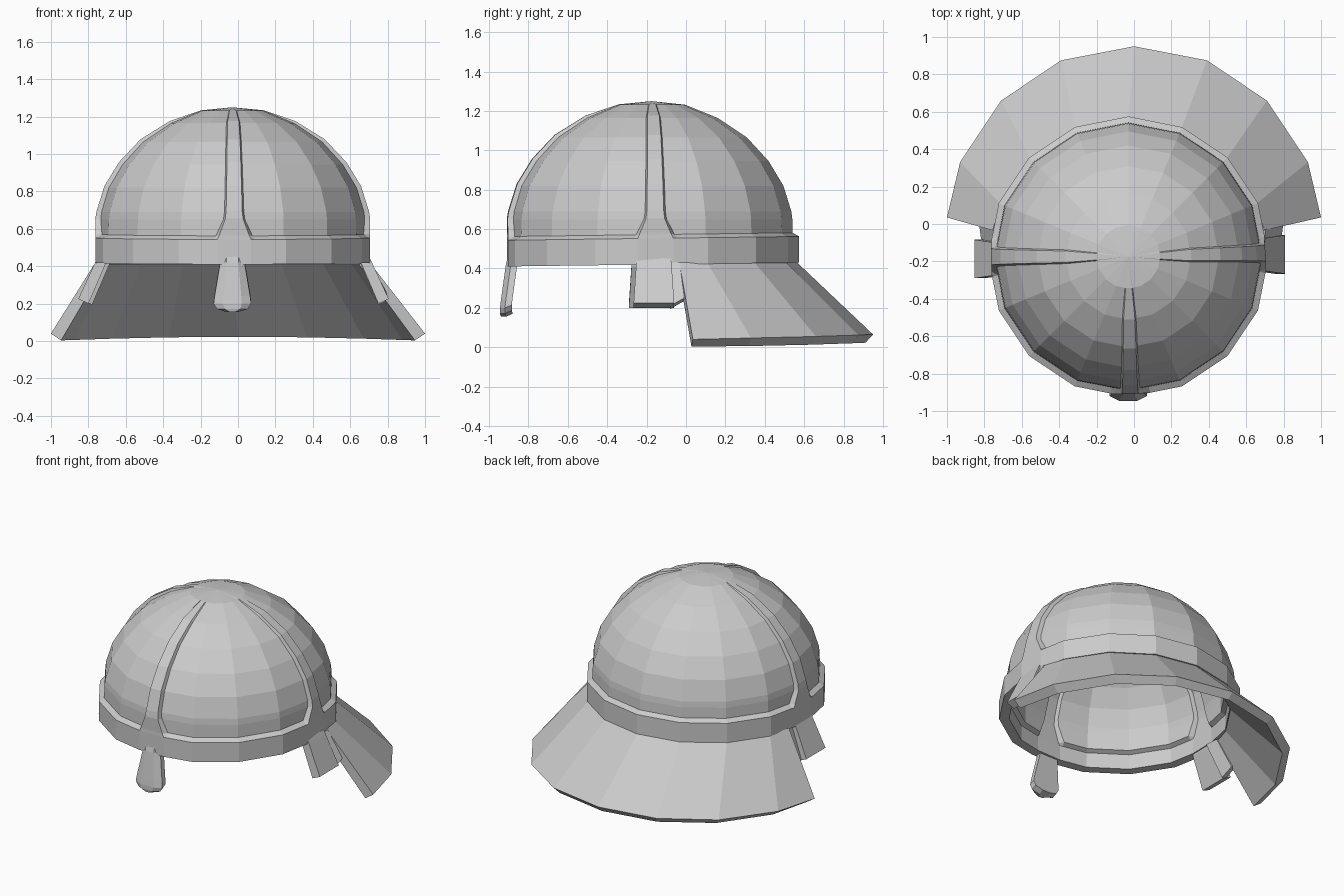
import bpy, bmesh
from math import sin, cos, tan, radians, pi
from mathutils import Vector, Matrix

if "Cube" in bpy.data.objects:
    bpy.data.objects.remove(bpy.data.objects["Cube"])

CX, CY = -0.03, -0.175   # bowl axis


def loft(name, rings, closed=True, wrap=False):
    """Skin a list of equal-length cross-sections; cap the ends unless wrapped."""
    bm = bmesh.new()
    vs = [[bm.verts.new(p) for p in r] for r in rings]
    n, m = len(vs), len(vs[0])
    for i in range(n if wrap else n - 1):
        a, b = vs[i], vs[(i + 1) % n]
        for j in range(m if closed else m - 1):
            k = (j + 1) % m
            bm.faces.new((a[j], a[k], b[k], b[j]))
    if closed and not wrap:
        bm.faces.new(vs[0])
        bm.faces.new(vs[-1][::-1])
    bmesh.ops.remove_doubles(bm, verts=bm.verts, dist=1e-4)
    bmesh.ops.recalc_face_normals(bm, faces=bm.faces)
    me = bpy.data.meshes.new(name)
    bm.to_mesh(me)
    bm.free()
    ob = bpy.data.objects.new(name, me)
    bpy.context.collection.objects.link(ob)
    return ob


# Bowl, brow band and raised straps as one thick stepped shell.
# rows: radius, height, strap half-width, strap rise, inner shift (in, down)
rows = [(0.17, 1.232, 0.018, 0.002, 0.013, 0.056), (0.335, 1.165, 0.032, 0.013, 0.027, 0.05),
        (0.485, 1.065, 0.036, 0.019, 0.041, 0.042), (0.595, 0.945, 0.039, 0.022, 0.049, 0.032),
        (0.67, 0.82, 0.042, 0.024, 0.054, 0.022), (0.71, 0.69, 0.045, 0.025, 0.058, 0.012),
        (0.715, 0.65, 0.050, 0.028, 0.058, 0.015), (0.717, 0.572, 0.085, 0.03, 0.058, 0.035),
        (0.75, 0.553, 0.095, 0.0, 0.062, 0.03), (0.75, 0.42, 0.095, 0.0, 0.062, 0.0)]
straps = {0: 0.02, 8: 0.0, 12: 0.01}     # base column: sideways drift
rings = []
for i in range(16):
    rot = Matrix.Translation((CX, CY, 0)) @ Matrix.Rotation(2 * pi * i / 16, 4, 'Z')
    # (side, raised) of each column at this corner
    cols = [(-1.15, 0), (-0.95, 1), (0.95, 1), (1.15, 0)] if i in straps else [(0, 0)]
    for side, up in cols:
        out, inn = [], []
        for r, z, w, h, din, dz in rows:
            y = side * w + straps.get(i, 0) * (r / 0.75)
            n = Vector((r, 0, max(0, z - 0.54))).normalized()
            p = Vector((r - abs(y) * tan(pi / 16), y, z)) + n * h * up
            q = p - Vector((din, 0, dz))
            p, q = rot @ p, rot @ q
            if z < 0.6:                   # band rises a little to the back
                p.z += 0.013 * (p.y - CY)
                q.z += 0.013 * (q.y - CY)
            out.append(p)
            inn.append(q)
        rings.append([(CX, CY, 1.25)] + out + inn[::-1] + [(CX, CY, 1.192)])
loft("bowl_with_band", rings, False, True)

# Nose guard with a bulged face and rounded foot
nose = []
for z, w, y in ((0.46, 0.062, -0.905), (0.42, 0.065, -0.915), (0.24, 0.095, -0.94),
                (0.20, 0.10, -0.945), (0.172, 0.083, -0.945), (0.155, 0.03, -0.94)):
    nose.append([(CX + w, y + 0.06, z + 0.015), (CX + w, y + 0.025, z), (CX + w * 0.5, y, z),
                 (CX - w * 0.5, y, z), (CX - w, y + 0.025, z), (CX - w, y + 0.06, z + 0.015)])
loft("nose_guard", nose)

# Side flaps and the small tabs behind them
for side, s in (("right", 1), ("left", -1)):
    yc = CY + 0.012 * s
    flap = []
    for xo, zo, xi, zi, w in ((0.725, 0.45, 0.68, 0.44, 0.086), (0.74, 0.42, 0.685, 0.41, 0.09),
                              (0.83, 0.225, 0.775, 0.20, 0.103)):
        flap.append([(CX * 0.8 + s * x, yc + d, z)
                     for x, z, d in ((xo, zo, -w), (xo, zo, w), (xi, zi, w), (xi, zi, -w))])
    loft(side + "_flap", flap)
    tab = []
    for d in (-0.012, -0.05):
        tab.append([(CX * 0.5 + s * (x + d), y, z + d * 0.4)
                    for x, y, z in ((0.72, -0.12, 0.435), (0.73, -0.03, 0.435),
                                    (0.825, 0.0, 0.26), (0.815, -0.08, 0.215))])
    loft(side + "_tab", tab)

# Flared neck guard: top edge follows the band, lower edge spreads out
rim = [(1.0, 0.035, 0.04), (0.93, 0.33, 0.047), (0.71, 0.66, 0.055),
       (0.39, 0.875, 0.062), (0, 0.95, 0.065)]
rim += [(-x, y, z) for x, y, z in rim[-2::-1]]
angles = [11, 22.5, 45, 67.5, 90, 112.5, 135, 157.5, 169]
guard = []
for (x, y, z), a in zip(rim, angles):
    c, s = cos(radians(a)), sin(radians(a))
    t = Vector((CX + 0.74 * c, CY + 0.74 * s, 0.43))
    ti = Vector((CX + 0.69 * c, CY + 0.69 * s, 0.41))
    o = Vector((x, y, z))
    d = Vector((c, s * 0.7, 0))
    low = Vector((x, y, 0.003 + 0.02 * max(0, s) ** 2)) - d * 0.055
    low.y = max(low.y, 0.02)
    guard.append([t, o, low, ti])
loft("neck_guard", guard)
